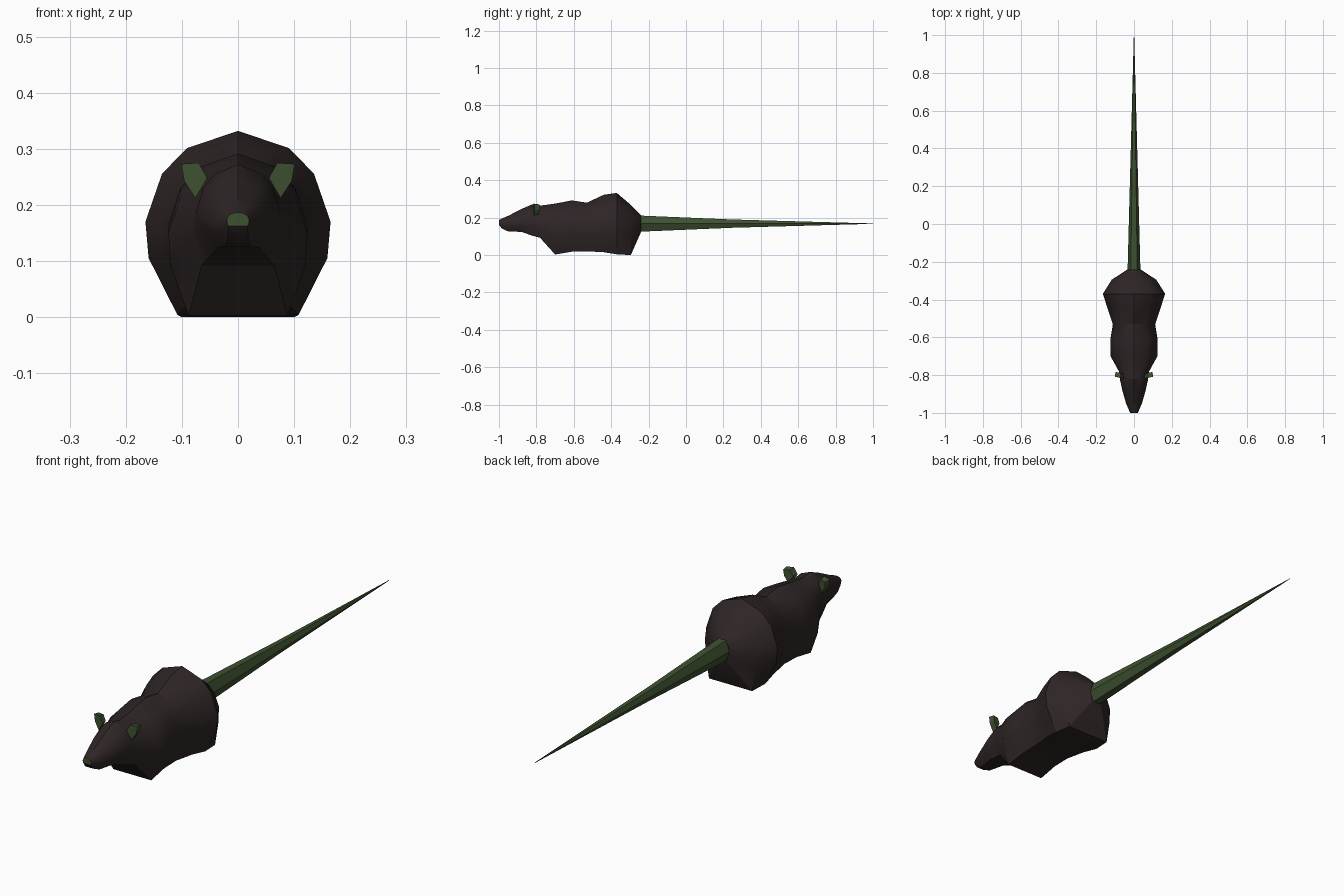
import bpy, bmesh, math

cube = bpy.data.objects.get("Cube")
if cube:
    bpy.data.objects.remove(cube, do_unlink=True)


def make_material(name, rgb):
    m = bpy.data.materials.new(name)
    m.use_nodes = True
    m.diffuse_color = (*rgb, 1)
    m.node_tree.nodes["Principled BSDF"].inputs["Base Color"].default_value = (*rgb, 1)
    return m


fur = make_material("dark brown fur", (0.028, 0.019, 0.019))
skin = make_material("mossy green skin", (0.048, 0.082, 0.030))


def make_object(name, bm, materials, smooth_angle=None):
    bmesh.ops.recalc_face_normals(bm, faces=bm.faces)
    mesh = bpy.data.meshes.new(name)
    bm.to_mesh(mesh)
    bm.free()
    for m in materials:
        mesh.materials.append(m)
    ob = bpy.data.objects.new(name, mesh)
    bpy.context.collection.objects.link(ob)
    if smooth_angle:
        bpy.ops.object.select_all(action="DESELECT")
        ob.select_set(True)
        bpy.context.view_layer.objects.active = ob
        bpy.ops.object.shade_smooth_by_angle(angle=math.radians(smooth_angle))
    return ob


def loft(bm, rings):
    """Skin a list of point rings and return the two end caps."""
    loops = [[bm.verts.new(p) for p in ring] for ring in rings]
    n = len(loops[0])
    for a, b in zip(loops, loops[1:]):
        for i in range(n):
            j = (i + 1) % n
            bm.faces.new((a[i], a[j], b[j], b[i]))
    return bm.faces.new(loops[0]), bm.faces.new(loops[-1])


# Body cross-section: a domed back, bulging flanks and a flat belly
def body_ring(y, top, bottom, width, mid, belly):
    up, down = top - mid, mid - bottom
    half = [(0.55 * width, mid + 0.81 * up), (0.82 * width, mid + 0.53 * up),
            (width, mid), (0.5 * (width + belly) + 0.4 * abs(width - belly), mid - 0.39 * down),
            (belly, bottom)]
    right = [(-x, y, z) for x, z in reversed(half)]
    return [(0, y, top)] + [(x, y, z) for x, z in half] + [(0, y, bottom)] + right


# y, top, bottom, half width, height of widest point, half width of belly
stations = [
    (-1.00, 0.187, 0.162, 0.020, 0.174, 0.017),
    (-0.985, 0.195, 0.142, 0.027, 0.170, 0.018),
    (-0.95, 0.210, 0.126, 0.042, 0.168, 0.022),
    (-0.88, 0.246, 0.124, 0.062, 0.178, 0.036),
    (-0.82, 0.272, 0.103, 0.075, 0.185, 0.055),
    (-0.78, 0.264, 0.092, 0.080, 0.180, 0.065),
    (-0.70, 0.275, 0.003, 0.124, 0.150, 0.088),
    (-0.61, 0.292, 0.018, 0.125, 0.160, 0.085),
    (-0.53, 0.280, 0.020, 0.112, 0.160, 0.085),
    (-0.44, 0.322, 0.015, 0.142, 0.165, 0.098),
    (-0.37, 0.332, 0.004, 0.165, 0.170, 0.108),
    (-0.295, 0.268, 0.000, 0.118, 0.165, 0.100),
    (-0.24, 0.212, 0.124, 0.034, 0.168, 0.024),
]
bm = bmesh.new()
nose, rump = loft(bm, [body_ring(*s) for s in stations])
nose.material_index = 1  # nose tip
make_object("body", bm, [fur, skin], 30)

# Tail: a long straight hexagonal spike
def tail_ring(y, rx, rz):
    return [(rx * math.cos(k * math.pi / 3), y,
             0.168 + rz * math.sin(k * math.pi / 3) / math.sin(math.pi / 3)) for k in range(6)]


bm = bmesh.new()
loft(bm, [tail_ring(-0.245, 0.034, 0.043), tail_ring(0.25, 0.021, 0.022),
          tail_ring(1.0, 0.001, 0.001)])
make_object("tail", bm, [skin])

# Ears: thin angular plates flaring outward, with a narrower back face
ear_outline = [(0.076, 0.212), (0.096, 0.243), (0.101, 0.273), (0.070, 0.275), (0.055, 0.248)]
for side, label in ((1, "left"), (-1, "right")):
    cx, cz = 0.080, 0.250
    front = [(side * x, -0.818 + 0.20 * (x - 0.055), z) for x, z in ear_outline]
    back = [(side * (cx + 0.85 * (x - cx)), -0.792 + 0.20 * (x - 0.055), cz + 0.85 * (z - cz))
            for x, z in ear_outline]
    bm = bmesh.new()
    loft(bm, [front, back])
    make_object(label + "_ear", bm, [skin])
